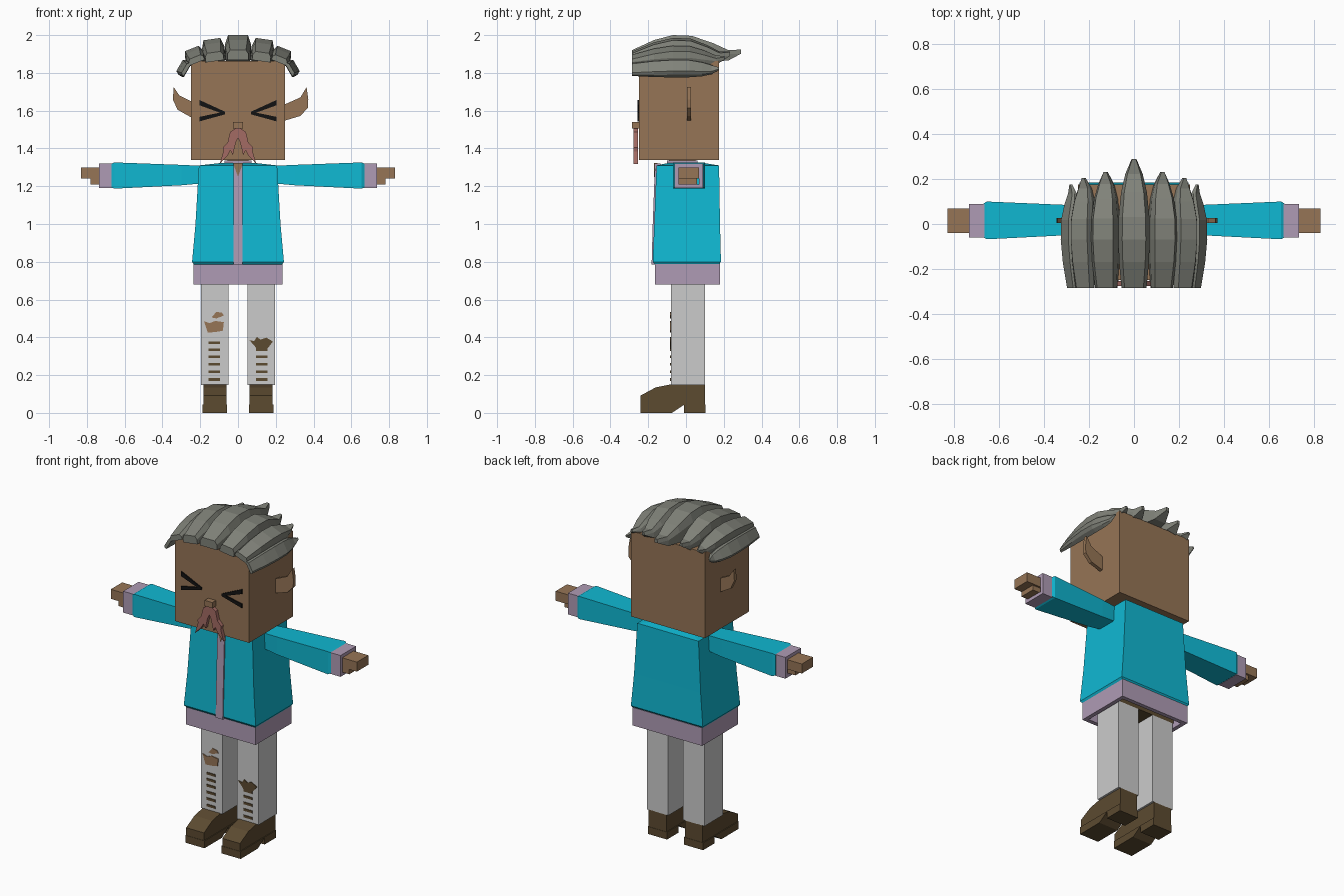
import bpy, bmesh, math

cube = bpy.data.objects.get("Cube")
if cube:
    bpy.data.objects.remove(cube, do_unlink=True)


def material(name, r, g, b):
    m = bpy.data.materials.new(name)
    m.use_nodes = True
    m.diffuse_color = (r, g, b, 1)
    m.node_tree.nodes["Principled BSDF"].inputs["Base Color"].default_value = (r, g, b, 1)
    return m


SKIN = material("skin", .305, .178, .093)
TEAL = material("teal_cloth", .005, .48, .65)
LILAC = material("lilac_trim", .43, .33, .46)
DENIM = material("white_denim", .6, .6, .6)
LEATHER = material("brown_leather", .107, .069, .03)
HAIR = material("grey_hair", .216, .223, .191)
BEARD = material("red_moustache", .366, .147, .127)
BLACK = material("black", .006, .006, .006)


def loft(name, rings, mat):
    """Join equal rings of points into a closed, flat-faced solid."""
    bm = bmesh.new()
    loops = [[bm.verts.new(p) for p in ring] for ring in rings]
    n = len(loops[0])
    for a, b in zip(loops, loops[1:]):
        for i in range(n):
            j = (i + 1) % n
            bm.faces.new((a[i], a[j], b[j], b[i]))
    bm.faces.new(loops[0][::-1])
    bm.faces.new(loops[-1])
    bmesh.ops.recalc_face_normals(bm, faces=bm.faces)
    me = bpy.data.meshes.new(name)
    bm.to_mesh(me)
    bm.free()
    me.materials.append(mat)
    ob = bpy.data.objects.new(name, me)
    bpy.context.collection.objects.link(ob)
    return ob


def rect_z(x, y0, y1, z):
    return [(-x, y0, z), (x, y0, z), (x, y1, z), (-x, y1, z)]


def rect_x(x, y0, y1, z0, z1):
    return [(x, y0, z0), (x, y1, z0), (x, y1, z1), (x, y0, z1)]


def box(name, x0, x1, y0, y1, z0, z1, mat):
    return loft(name, [rect_x(x0, y0, y1, z0, z1), rect_x(x1, y0, y1, z0, z1)], mat)


def plate(name, outline, y0, y1, mat):
    """Extrude an x-z outline along y."""
    return loft(name, [[(x, y, z) for x, z in outline] for y in (y0, y1)], mat)


# Head, neck and nose
box("head", -.25, .25, -.25, .175, 1.34, 1.862, SKIN)
box("neck", -.055, .055, -.09, .05, 1.3, 1.345, SKIN)
box("nose", -.026, .026, -.285, -.25, 1.505, 1.54, SKIN)

# Jacket body, waistband, collar and front strip
loft("jacket_body", [rect_z(.23, -.16, .17, .78), rect_z(.243, -.176, .185, .8),
                     rect_z(.225, -.168, .18, 1.0), rect_z(.207, -.156, .175, 1.31),
                     rect_z(.1, -.1, .1, 1.322)], TEAL)
for s, side in ((-1, "right"), (1, "left")):
    box(side + "_waistband", s * .21, s * .235, -.165, .18, .68, .79, LILAC)
for y0, y1, side in ((-.165, -.14, "front"), (.155, .18, "back")):
    box(side + "_waistband", -.21, .21, y0, y1, .68, .79, LILAC)
box("pelvis", -.2, .2, -.08, .1, .7, .785, LEATHER)
loft("front_strip", [rect_z(.024, y - .008, y + .02, z)
                     for y, z in ((-.174, .785), (-.168, 1.0), (-.156, 1.32))], LILAC)
box("collar", -.072, .072, -.1, .06, 1.305, 1.335, LILAC)
plate("neck_opening", [(-.026, 1.322), (0, 1.25), (.026, 1.322)], -.17, -.15, SKIN)

# Ripped knees
plate("right_knee_rip", [(-.18, .485), (-.15, .475), (-.12, .487), (-.075, .48),
                         (-.08, .435), (-.12, .428), (-.16, .425)], -.085, -.079, SKIN)
plate("right_thigh_rip", [(-.14, .505), (-.115, .5), (-.075, .515), (-.085, .53),
                          (-.115, .535)], -.085, -.079, SKIN)
plate("left_knee_rip", [(.06, .385), (.085, .38), (.1, .402), (.12, .388), (.15, .398),
                        (.185, .378), (.165, .352), (.15, .337), (.1, .337), (.085, .358)],
      -.085, -.079, LEATHER)

boot_profile = [(-.24, .045), (-.24, .092), (-.16, .135), (-.085, .15), (.1, .15), (.1, .045)]
sole_profile = [(-.242, 0), (-.242, .045), (.102, .045), (.102, 0), (-.01, 0),
                (-.01, .043), (-.075, 0)]

for s, side in ((-1, "right"), (1, "left")):
    # Sleeve, hollow cuff and blocky hand
    loft(side + "_sleeve", [rect_x(s * x, y0, y1, z0, z1) for x, y0, y1, z0, z1 in (
        (.19, -.04, .077, 1.215, 1.308), (.3, -.05, .085, 1.205, 1.313),
        (.655, -.068, .1, 1.187, 1.326), (.67, -.06, .092, 1.195, 1.318))], TEAL)
    for part, y0, y1, z0, z1 in (("top", -.06, .09, 1.3, 1.32), ("bottom", -.06, .09, 1.19, 1.21),
                                 ("front", -.06, -.04, 1.21, 1.3), ("back", .07, .09, 1.21, 1.3)):
        box(f"{side}_cuff_{part}", s * .665, s * .735, y0, y1, z0, z1, LILAC)
    box(side + "_hand", s * .66, s * .832, -.04, .07, 1.24, 1.298, SKIN)
    box(side + "_palm", s * .66, s * .78, -.04, .058, 1.21, 1.241, SKIN)

    # Trouser leg, ladder of rips and boot
    box(side + "_leg", s * .05, s * .195, -.08, .1, .148, .7, DENIM)
    for i, z in enumerate((.177, .217, .257, .298, .335, .372)):
        if s < 0 or i < 5:
            box(f"{side}_leg_slit_{i}", s * .095, s * .155, -.084, -.079, z - .007, z + .007, LEATHER)
    for part, profile, hw in (("boot", boot_profile, .06), ("sole", sole_profile, .065)):
        loft(f"{side}_{part}", [[(s * .122 + o, y, z) for y, z in profile] for o in (-hw, hw)], LEATHER)

    # Pointed ear, slightly different on each side
    ear = ([(.24, 1.545), (.33, 1.572), (.37, 1.615), (.372, 1.66), (.363, 1.725),
            (.33, 1.67), (.24, 1.63)] if s > 0 else
           [(.24, 1.56), (.32, 1.605), (.345, 1.66), (.34, 1.725), (.31, 1.68), (.24, 1.645)])
    plate(side + "_ear", [(s * x, z) for x, z in ear], .004, .026, SKIN)

    # Squinting eye strokes
    for part, z, t in (("upper", 1.643, .014), ("lower", 1.555, .012)):
        plate(f"{side}_eye_{part}", [(s * .205, z + t), (s * .205, z - t), (s * .07, 1.58),
                                     (s * .07, 1.595)], -.257, -.249, BLACK)

    # Moustache half
    half = [(0, 1.515), (.042, 1.487), (.055, 1.432), (.08, 1.405), (.077, 1.385), (.097, 1.318),
            (.055, 1.362), (.04, 1.39), (.027, 1.365), (.012, 1.43), (0, 1.455)]
    plate(side + "_moustache", [(s * x, z) for x, z in half], -.277, -.255, BEARD)

# Swept hair locks: y, top height, underside height, width factor
stations = [(-.285, .4, 0, .8), (-.17, .8, 0, .95), (-.07, 1, 0, 1), (.03, .97, 0, .98),
            (.14, .68, -.05, .82), (.22, .4, -.02, .55), (.285, .42, .25, .15)]


def hair_lock(name, s, cx, base, hw, height, roll, end):
    c, k = math.cos(math.radians(roll)), math.sin(math.radians(roll))
    rings = []
    for y, top, low, wide in stations:
        yy = y * end / .285 if y > 0 else y
        w = hw * wide
        section = [(-w, low), (w, low), (w, top * .6), (w * .75, top), (-w * .75, top), (-w, top * .6)]
        rings.append([(s * (cx + u * c + v * height * k), yy, base - u * k + v * height * c)
                      for u, v in section])
    loft(name, rings, HAIR)


hair_lock("middle_hair_lock", 1, 0, 1.868, .07, .132, 0, .29)
for s, side in ((-1, "right"), (1, "left")):
    hair_lock(side + "_inner_hair_lock", s, .122, 1.862, .06, .118, 8, .232)
    hair_lock(side + "_outer_hair_lock", s, .215, 1.855, .052, .08, 22, .205)
    hair_lock(side + "_side_hair_lock", s, .268, 1.815, .045, .048, 60, .175)
